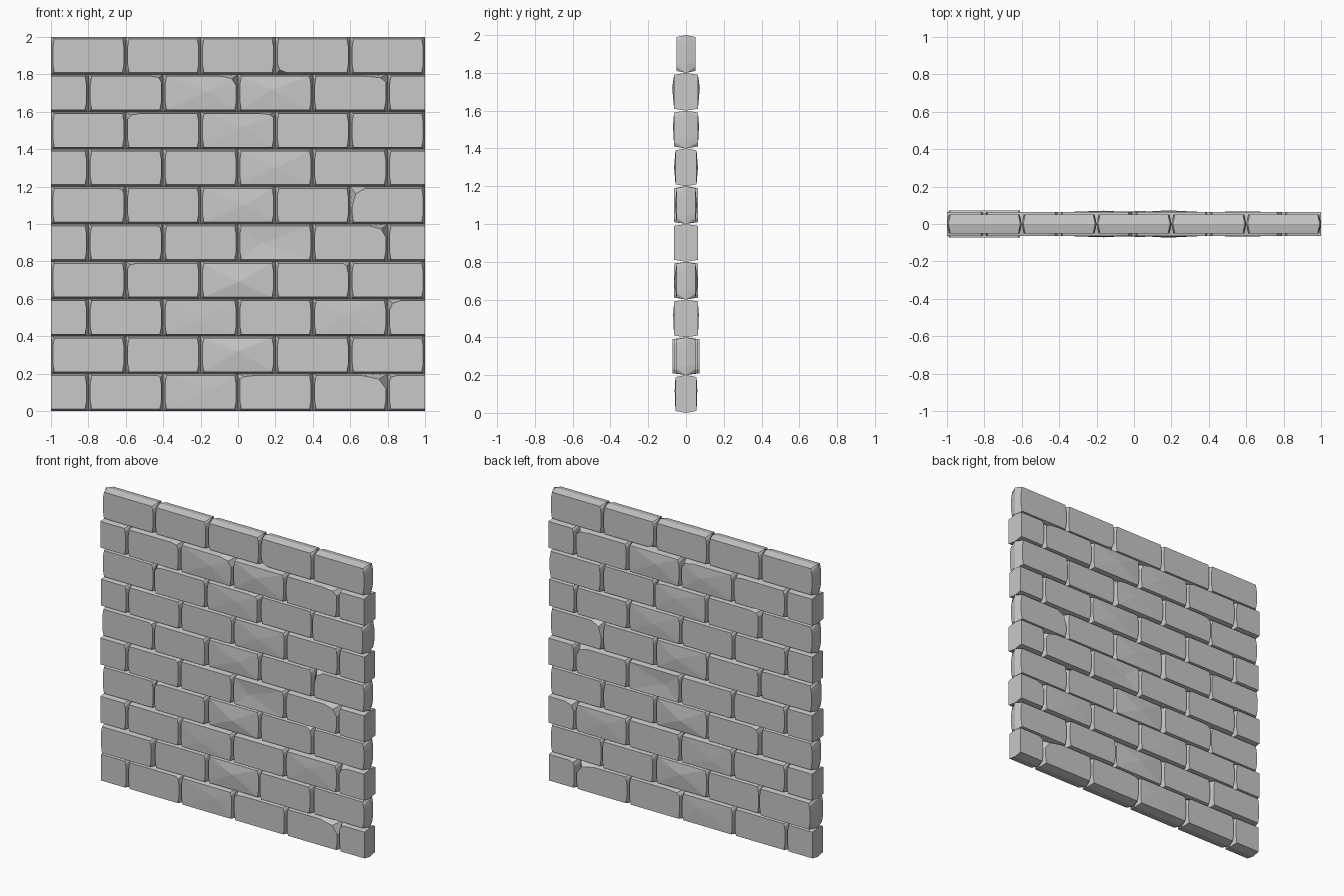
import bpy
import bmesh

cube = bpy.data.objects.get("Cube")
if cube:
    bpy.data.objects.remove(cube, do_unlink=True)

stone = bpy.data.materials.new("grey stone")
stone.use_nodes = True
grey = (0.58, 0.58, 0.58, 1)
stone.diffuse_color = grey
stone.node_tree.nodes["Principled BSDF"].inputs["Base Color"].default_value = grey

COURSE = 0.2      # course height
LENGTH = 0.4      # whole brick length
INSET = 0.01      # how far the face is set in from the joint

# Half thickness of each brick, course by course from the ground up
DEPTH = {"r": 0.05, "n": 0.056, "p": 0.063, "t": 0.072}
COURSES = ["nnnnnn", "tnrpr", "pppppp", "rprrr", "pppppp",
           "nprrr", "nnnnnn", "rpprp", "pppppp", "rrrrr"]

# Broken corners: (course, brick, corner) -> width, height
CHIPS = {
    (0, 1, "TR"): (0.02, 0.05), (0, 4, "TR"): (0.13, 0.07), (0, 5, "TL"): (0.04, 0.03),
    (0, 3, "TL"): (0.08, 0.02), (2, 5, "TL"): (0.06, 0.05), (3, 1, "TL"): (0.05, 0.03),
    (3, 3, "TR"): (0.03, 0.06), (4, 4, "TR"): (0.09, 0.06), (4, 1, "TR"): (0.02, 0.04),
    (5, 0, "TR"): (0.03, 0.03), (5, 4, "TL"): (0.07, 0.10), (7, 1, "TL"): (0.06, 0.03),
    (7, 2, "TR"): (0.07, 0.02), (8, 1, "TR"): (0.05, 0.03), (8, 2, "TR"): (0.08, 0.05),
    (8, 4, "TR"): (0.10, 0.03), (9, 3, "BL"): (0.05, 0.05),
}

# Uneven faces: (course, brick) -> peak position across and up, extra depth
FACETS = {
    (0, 2): (0.7, 0.6, 0.004), (1, 2): (0.5, 0.6, 0.012), (2, 2): (0.4, 0.4, 0.004),
    (2, 4): (0.4, 0.6, 0.005), (3, 2): (0.5, 0.45, 0.014), (4, 3): (0.3, 0.5, -0.008),
    (5, 2): (0.6, 0.5, 0.008), (6, 3): (0.5, 0.5, 0.007), (7, 2): (0.6, 0.6, 0.006),
    (8, 2): (0.6, 0.55, 0.008), (8, 3): (0.45, 0.6, 0.01),
}


def outline(x0, x1, z0, z1, cuts, sharp):
    """Rectangle with three points per corner, in order round the edge."""
    corners = [("BL", x0, z0, 1, 1), ("BR", x1, z0, -1, 1),
               ("TR", x1, z1, -1, -1), ("TL", x0, z1, 1, -1)]
    points = []
    for name, x, z, sx, sz in corners:
        w, h, curve = cuts[name]
        bend = 0 if sharp else curve
        trio = [(x, z + sz * h), (x + sx * w * bend, z + sz * h * bend), (x + sx * w, z)]
        points += trio if name in ("BL", "TR") else trio[::-1]
    return points


def add_brick(bm, row, col, x0, x1, half):
    z0, z1 = row * COURSE, (row + 1) * COURSE
    # Cut ends of half bricks stay flat
    flat_left = row % 2 == 0 and x0 <= -1
    flat_right = row % 2 == 0 and x1 >= 1
    cuts = {}
    for name in ("BL", "BR", "TR", "TL"):
        flat = flat_left if name[1] == "L" else flat_right
        worn = (0.008, 0.045, 0.5)
        cuts[name] = (0.01, 0.01, 0) if flat else worn
        if (row, col, name) in CHIPS:
            cuts[name] = CHIPS[row, col, name] + (0.28,)
    left = x0 if flat_left else x0 + INSET
    right = x1 if flat_right else x1 - INSET
    middle = [bm.verts.new((x, 0, z)) for x, z in outline(x0, x1, z0, z1, cuts, True)]

    for side in (-1, 1):
        ring = [bm.verts.new((x, side * half, z))
                for x, z in outline(left, right, z0 + INSET, z1 - INSET, cuts, False)]
        n = len(ring)
        # Tapered edges from the joint to the face
        for i in range(n):
            j = (i + 1) % n
            bm.faces.new((middle[i], middle[j], ring[j], ring[i]))
        # Face, flat or raised to an off-centre peak
        if (row, col) in FACETS:
            u, v, lift = FACETS[row, col]
            peak = bm.verts.new((left + u * (right - left), side * (half + lift), z0 + v * COURSE))
            for i in range(n):
                bm.faces.new((ring[i], ring[(i + 1) % n], peak))
        else:
            bm.faces.new(ring)


# Running bond: even courses begin and end with half bricks
for row, depths in enumerate(COURSES):
    bm = bmesh.new()
    start = -1 - (LENGTH / 2 if row % 2 == 0 else 0)
    for col, letter in enumerate(depths):
        x0 = max(-1, start + col * LENGTH)
        x1 = min(1, start + (col + 1) * LENGTH)
        add_brick(bm, row, col, x0, x1, DEPTH[letter])
    bmesh.ops.recalc_face_normals(bm, faces=bm.faces[:])
    mesh = bpy.data.meshes.new(f"brick_course_{row + 1}")
    bm.to_mesh(mesh)
    bm.free()
    mesh.materials.append(stone)
    course = bpy.data.objects.new(mesh.name, mesh)
    bpy.context.collection.objects.link(course)
